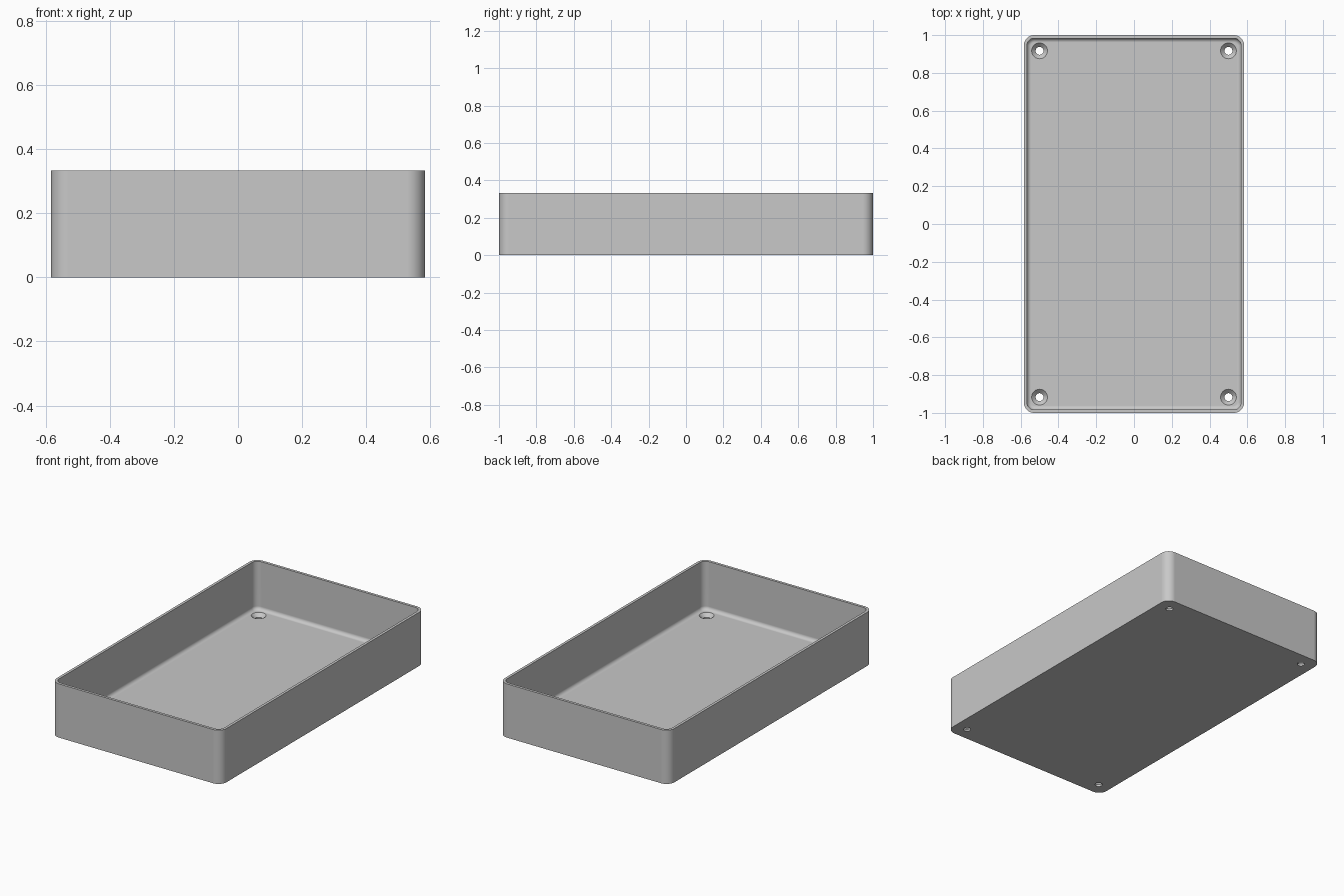
import bpy
import bmesh
from math import cos, sin, pi, radians

HX, HY, HEIGHT = 0.5833, 1.0, 0.3333   # outer half sizes and height
CORNER, WALL, FLOOR, FILLET = 0.055, 0.0167, 0.0333, 0.022
HOLE_X, HOLE_Y, HOLE_R, SINK_R = 0.5, 0.9167, 0.021, 0.042

cube = bpy.data.objects.get("Cube")
if cube:
    bpy.data.objects.remove(cube, do_unlink=True)

# Plastic colour
grey = bpy.data.materials.new("light_grey_plastic")
grey.use_nodes = True
colour = (0.58, 0.58, 0.58, 1)
grey.diffuse_color = colour
shader = next(n for n in grey.node_tree.nodes if n.type == "BSDF_PRINCIPLED")
shader.inputs["Base Color"].default_value = colour


def rounded_ring(inset, z, steps=10):
    """Rounded rectangle, inset from the outer wall."""
    r = CORNER - inset
    points = []
    for quarter, (sx, sy) in enumerate([(1, 1), (-1, 1), (-1, -1), (1, -1)]):
        for i in range(steps + 1):
            a = (quarter + i / steps) * pi / 2
            points.append((sx * (HX - CORNER) + r * cos(a),
                           sy * (HY - CORNER) + r * sin(a), z))
    return points


def round_ring(x, y, r, z, sides=32):
    return [(x + r * cos(2 * pi * i / sides),
             y + r * sin(2 * pi * i / sides), z) for i in range(sides)]


def loft(name, rings):
    """Skin a stack of rings and cap both ends."""
    bm = bmesh.new()
    loops = [[bm.verts.new(p) for p in ring] for ring in rings]
    for low, high in zip(loops, loops[1:]):
        for i in range(len(low)):
            j = (i + 1) % len(low)
            bm.faces.new((low[i], low[j], high[j], high[i]))
    bm.faces.new(loops[0][::-1])
    bm.faces.new(loops[-1])
    bmesh.ops.recalc_face_normals(bm, faces=bm.faces)
    mesh = bpy.data.meshes.new(name)
    bm.to_mesh(mesh)
    bm.free()
    mesh.materials.append(grey)
    obj = bpy.data.objects.new(name, mesh)
    bpy.context.collection.objects.link(obj)
    return obj


# Open tray: outer wall, rim, inner wall and filleted floor
rings = [rounded_ring(0, 0), rounded_ring(0, HEIGHT), rounded_ring(WALL, HEIGHT)]
for i in range(7):
    a = i / 6 * pi / 2
    rings.append(rounded_ring(WALL + FILLET * (1 - cos(a)),
                              FLOOR + FILLET * (1 - sin(a))))
tray = loft("tray", rings)

# Countersunk screw holes through the floor
sink_bottom = FLOOR - (SINK_R - HOLE_R)
cutters = []
for sx in (-1, 1):
    for sy in (-1, 1):
        x, y = sx * HOLE_X, sy * HOLE_Y
        cutter = loft("screw_hole_cutter", [
            round_ring(x, y, HOLE_R, -0.05),
            round_ring(x, y, HOLE_R, sink_bottom),
            round_ring(x, y, SINK_R, FLOOR),
            round_ring(x, y, SINK_R, 0.2)])
        cutter.hide_render = True
        cutters.append(cutter)
        cut = tray.modifiers.new("screw_hole", "BOOLEAN")
        cut.operation = "DIFFERENCE"
        cut.solver = "EXACT"
        cut.object = cutter

graph = bpy.context.evaluated_depsgraph_get()
cut_mesh = bpy.data.meshes.new_from_object(tray.evaluated_get(graph))
tray.modifiers.clear()
tray.data = cut_mesh
for cutter in cutters:
    bpy.data.objects.remove(cutter, do_unlink=True)

# Smooth corners with crisp rim and hole edges
bpy.ops.object.select_all(action="DESELECT")
tray.select_set(True)
bpy.context.view_layer.objects.active = tray
bpy.ops.object.shade_smooth_by_angle(angle=radians(30))
weighted = tray.modifiers.new("flat_panels", "WEIGHTED_NORMAL")
weighted.keep_sharp = True
